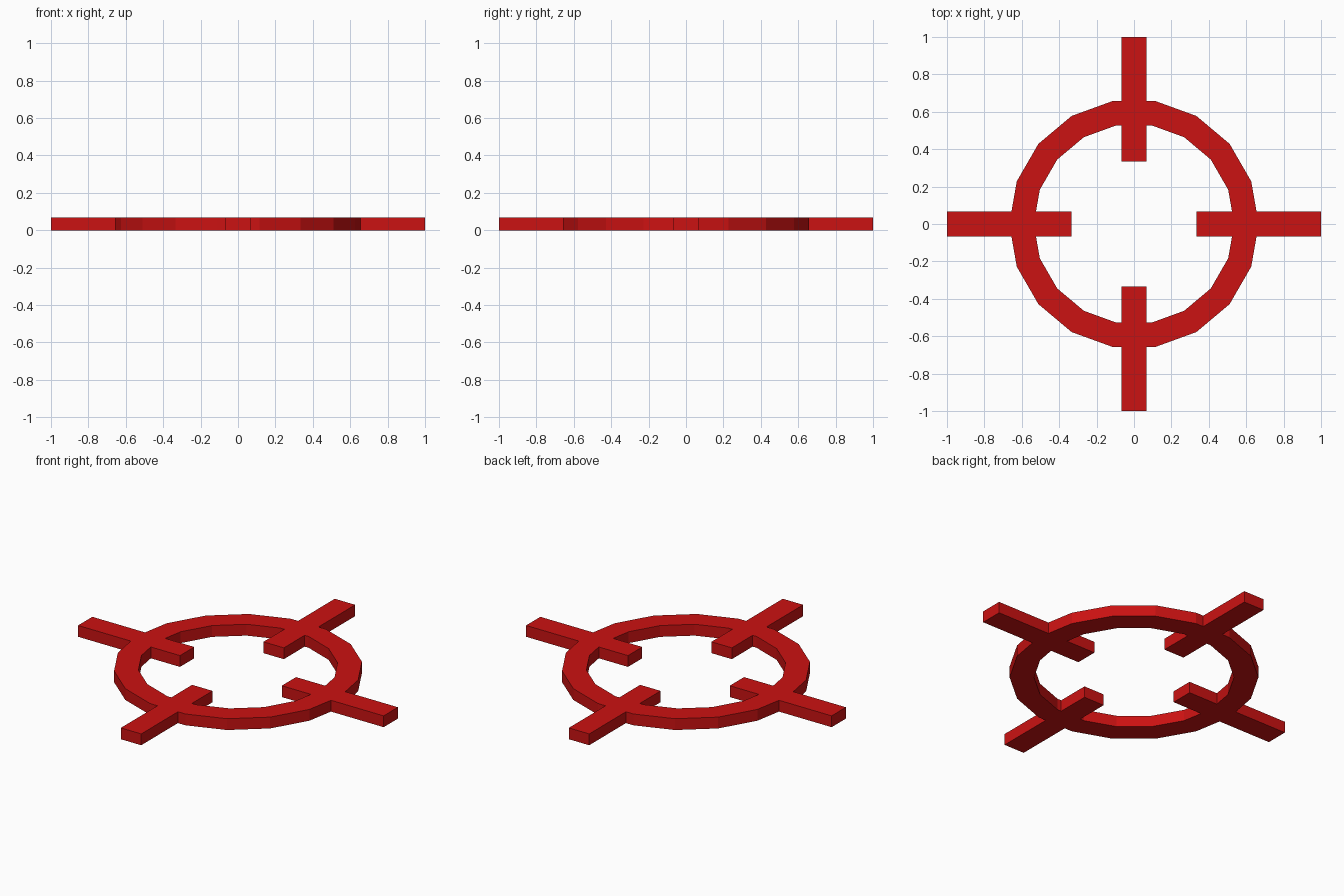
import bpy, bmesh, math
from mathutils import Matrix

if "Cube" in bpy.data.objects:
    bpy.data.objects.remove(bpy.data.objects["Cube"])

H = 0.067          # thickness of all parts
SIDES = 18

red = bpy.data.materials.new("red")
red.diffuse_color = (0.6, 0.006, 0.006, 1)
red.use_nodes = True
red.node_tree.nodes["Principled BSDF"].inputs["Base Color"].default_value = red.diffuse_color


def add_object(name, bm):
    bmesh.ops.recalc_face_normals(bm, faces=bm.faces)
    mesh = bpy.data.meshes.new(name)
    bm.to_mesh(mesh)
    bm.free()
    mesh.materials.append(red)
    obj = bpy.data.objects.new(name, mesh)
    bpy.context.collection.objects.link(obj)
    return obj


# Flat 18-sided ring with a rectangular section
bm = bmesh.new()
section = [(0.536, 0), (0.667, 0), (0.667, H), (0.536, H)]
loops = []
for i in range(SIDES):
    a = 2 * math.pi * i / SIDES
    loops.append([bm.verts.new((r * math.cos(a), r * math.sin(a), z)) for r, z in section])
for i in range(SIDES):
    p, q = loops[i], loops[(i + 1) % SIDES]
    for k in range(4):
        n = (k + 1) % 4
        bm.faces.new((p[k], q[k], q[n], p[n]))
add_object("ring", bm)

# Four bars crossing the ring
for i, side in enumerate(("right", "back", "left", "front")):
    bm = bmesh.new()
    place = (Matrix.Rotation(i * math.pi / 2, 4, 'Z')
             @ Matrix.Translation((0.6667, 0, H / 2))
             @ Matrix.Diagonal((0.6667, 0.1333, H, 1)))
    bmesh.ops.create_cube(bm, size=1, matrix=place)
    add_object(side + "_bar", bm)
